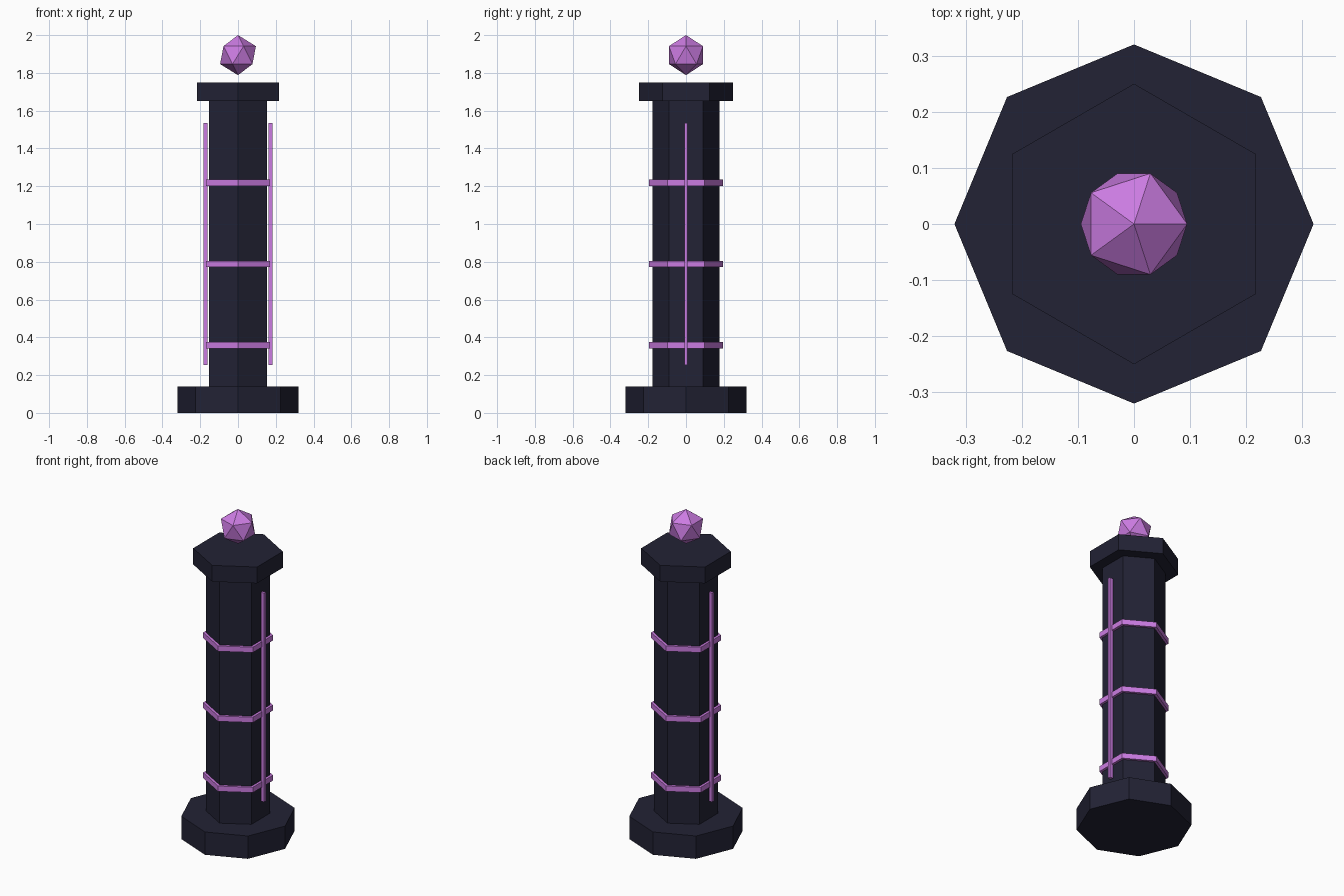
import bpy
import math

cube = bpy.data.objects.get("Cube")
if cube:
    bpy.data.objects.remove(cube, do_unlink=True)


def make_material(name, rgb):
    mat = bpy.data.materials.new(name)
    mat.use_nodes = True
    mat.diffuse_color = (*rgb, 1)
    mat.node_tree.nodes["Principled BSDF"].inputs["Base Color"].default_value = (*rgb, 1)
    return mat


stone = make_material("dark navy stone", (0.016, 0.016, 0.035))
glow = make_material("violet crystal", (0.60, 0.20, 0.76))


def finish(name, mat):
    obj = bpy.context.object
    obj.name = name
    obj.data.name = name
    obj.data.materials.append(mat)
    return obj


def prism(name, sides, radius, bottom, top, mat):
    """Upright flat-sided prism with a corner on the y axis."""
    bpy.ops.mesh.primitive_cylinder_add(
        vertices=sides, radius=radius, depth=top - bottom,
        location=(0, 0, (bottom + top) / 2))
    return finish(name, mat)


# Stone pillar
prism("base", 8, 0.32, 0, 0.14, stone)
prism("column", 6, 0.178, 0.14, 1.65, stone)
prism("cap", 6, 0.25, 1.65, 1.75, stone)

# Bands around the column
for name, z in (("lower_band", 0.358), ("middle_band", 0.788), ("upper_band", 1.218)):
    prism(name, 6, 0.195, z - 0.0165, z + 0.0165, glow)

# Upright rods beside the column
for name, side in (("left_rod", 1), ("right_rod", -1)):
    bpy.ops.mesh.primitive_cube_add(size=1, location=(side * 0.172, 0, 0.895))
    rod = finish(name, glow)
    rod.scale = (0.022, 0.018, 1.282)
    bpy.ops.object.transform_apply(location=False, rotation=False, scale=True)

# Floating crystal
bpy.ops.mesh.primitive_ico_sphere_add(subdivisions=1, radius=0.106, location=(0, 0, 1.894))
finish("crystal", glow)
